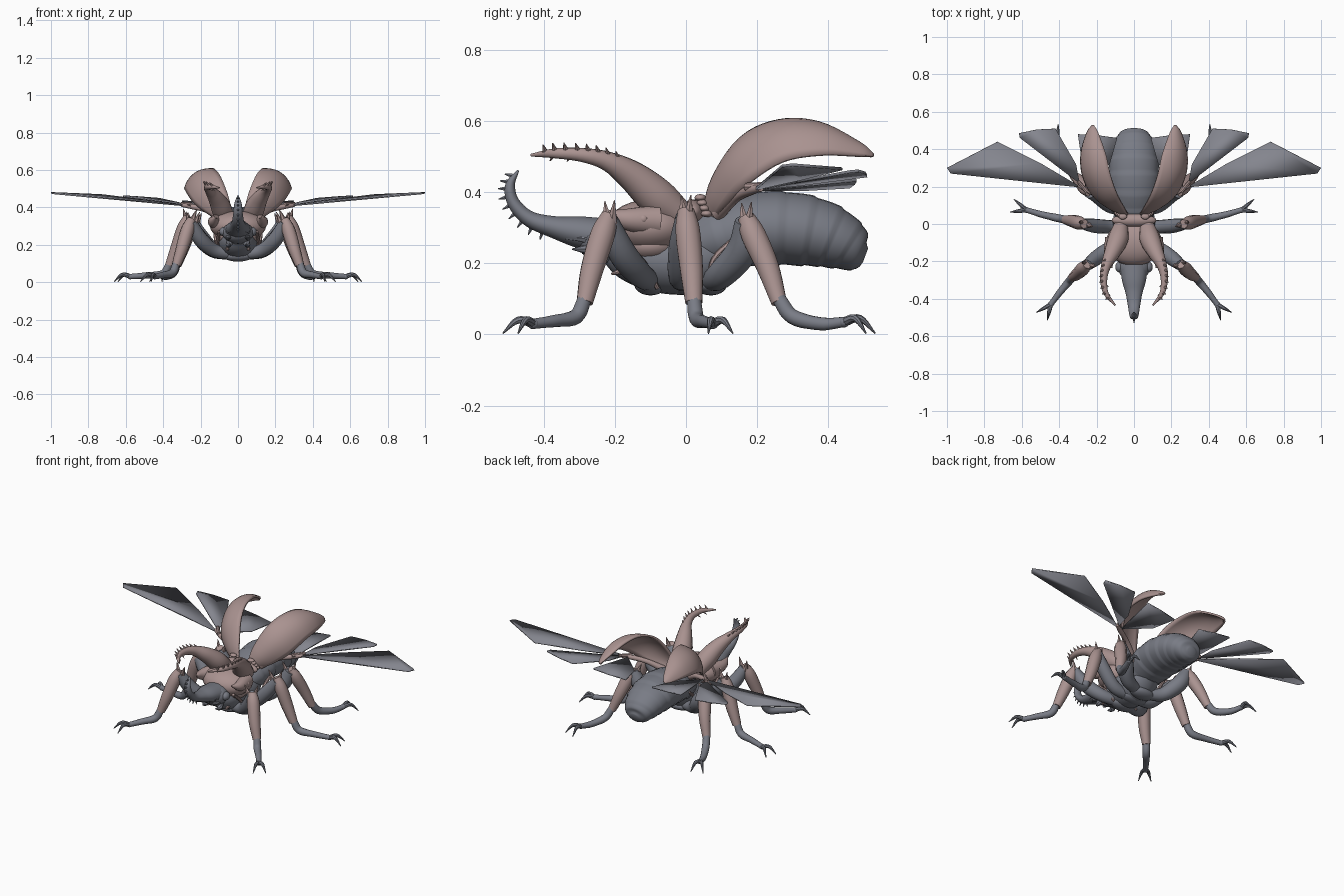
import bpy, bmesh, math
from mathutils import Vector, Matrix

cube = bpy.data.objects.get("Cube")
if cube:
    bpy.data.objects.remove(cube)


def material(name, rgb):
    m = bpy.data.materials.new(name)
    m.use_nodes = True
    m.diffuse_color = (*rgb, 1)
    bsdf = m.node_tree.nodes["Principled BSDF"]
    bsdf.inputs["Base Color"].default_value = (*rgb, 1)
    bsdf.inputs["Roughness"].default_value = 0.7
    return m


PINK = material("dusty pink shell", (0.40, 0.29, 0.28))
GREY = material("slate grey body", (0.19, 0.20, 0.235))
WING = material("wing membrane grey", (0.23, 0.235, 0.27))


def smooth_path(pts, n):
    """Catmull-Rom through points of any dimension."""
    p = [Vector(q) for q in pts]
    p = [2 * p[0] - p[1]] + p + [2 * p[-1] - p[-2]]
    out = []
    for i in range(1, len(p) - 2):
        a, b, c, d = p[i - 1:i + 3]
        for k in range(n):
            t = k / n
            out.append((2 * b + (c - a) * t + (2 * a - 5 * b + 4 * c - d) * t ** 2
                        + (3 * b - a - 3 * c + d) * t ** 3) / 2)
    return out + [p[-2]]


def tube(bm, pts, w=1, h=1, n=5, sides=14, ridges=0):
    """Loft ellipses along points (x, y, z, radius)."""
    path = smooth_path(pts, n)
    side, rings = Vector((1, 0, 0)), []
    for i, q in enumerate(path):
        tan = (path[min(i + 1, len(path) - 1)] - path[max(i - 1, 0)]).to_3d().normalized()
        if i == 0 and abs(tan.x) > 0.9:
            side = Vector((0, 1, 0))
        side = (side - tan * side.dot(tan)).normalized()
        up = tan.cross(side)
        r = max(q[3], 0.0015)
        if ridges:
            r *= 1 + 0.05 * ((i / len(path) * ridges) % 1)
        ring = []
        for k in range(sides):
            a = math.tau * k / sides
            ring.append(bm.verts.new(q.to_3d() + side * (w * r * math.cos(a)) + up * (h * r * math.sin(a))))
        rings.append(ring)
    for a, b in zip(rings, rings[1:]):
        for k in range(sides):
            j = (k + 1) % sides
            bm.faces.new((a[k], a[j], b[j], b[k]))
    bm.faces.new(rings[0])
    bm.faces.new(rings[-1])
    return path


def spike(bm, base, direction, length, r):
    base, tip = Vector(base), Vector(base) + Vector(direction).normalized() * length
    tube(bm, [(*base, r), (*tip, 0.001)], n=1, sides=6)


def ball(bm, c, size):
    m = Matrix.Translation(c) @ Matrix.Diagonal((*size, 1))
    bmesh.ops.create_uvsphere(bm, u_segments=24, v_segments=14, radius=1, matrix=m)


def finish(bm, name, mats, s=1, angle=40):
    if s < 0:
        bmesh.ops.scale(bm, vec=(-1, 1, 1), verts=bm.verts)
    bmesh.ops.recalc_face_normals(bm, faces=bm.faces)
    me = bpy.data.meshes.new(name)
    bm.to_mesh(me)
    bm.free()
    for m in mats:
        me.materials.append(m)
    me.polygons.foreach_set("use_smooth", [True] * len(me.polygons))
    me.set_sharp_from_angle(angle=math.radians(angle))
    ob = bpy.data.objects.new(name, me)
    bpy.context.scene.collection.objects.link(ob)
    return ob


# Abdomen with overlapping segments
bm = bmesh.new()
tube(bm, [(0, .02, .25, .07), (0, .1, .275, .09), (0, .2, .298, .1), (0, .3, .297, .1),
          (0, .38, .283, .092), (0, .44, .258, .078), (0, .485, .23, .055), (0, .505, .222, .02)],
     w=1.3, n=8, sides=28, ridges=8)
finish(bm, "abdomen", [GREY], angle=60)

# Thorax underside
bm = bmesh.new()
tube(bm, [(0, -.22, .24, .04), (0, -.16, .225, .075), (0, -.06, .21, .095),
          (0, .04, .215, .095), (0, .12, .25, .07)], w=1.15, sides=24)
for y in (-.1, 0, .07):
    ball(bm, (0, y, .14), (.08, .045, .03))
finish(bm, "thorax", [GREY])

# Head and upcurved head horn with barbs
bm = bmesh.new()
ball(bm, (0, -.23, .265), (.085, .08, .06))
horn = tube(bm, [(0, -.2, .27, .055), (0, -.3, .288, .046), (0, -.37, .302, .032), (0, -.44, .325, .023),
                 (0, -.485, .37, .018), (0, -.495, .42, .014), (0, -.472, .462, .003)], w=1.4)
for i in range(12, 29, 2):
    d = (horn[i + 1] - horn[i - 1]).to_3d()
    out = Vector((0, d.z, -d.y)) * (-1 if d.z > 0 and d.y > 0 else 1)
    out = Vector((0, -abs(d.z), -abs(d.y) if d.y < 0 else .3 * d.y))
    spike(bm, horn[i].to_3d() + out.normalized() * horn[i][3] * .8, out, .022, .007)
for s in (-1, 1):
    ball(bm, (s * .075, -.23, .27), (.025, .03, .025))
    for y, z in ((-.32, .24), (-.28, .2), (-.34, .27)):
        tube(bm, [(s * .03, -.22, .24, .022), (s * .05, (y - .22) / 2, z, .016), (s * .04, y, z, .002)], sides=8)
finish(bm, "head_and_horn", [GREY])

# Pronotum shell with collar and rear ridge
bm = bmesh.new()
ball(bm, (0, -.1, .3), (.15, .125, .08))
ball(bm, (0, -.1, .25), (.122, .09, .055))
ball(bm, (0, .02, .345), (.12, .035, .035))
finish(bm, "pronotum", [PINK])

# Wing outlines fanning out from the hinge
WINGS = {
    "outer_wing": [(.28, .195), (.98, .27), (1, .3), (.73, .44), (.5, .325)],
    "middle_wing": [(.29, .215), (.61, .46), (.615, .485), (.52, .505), (.42, .51), (.31, .32)],
    "inner_wing": [(.26, .2), (.3, .48), (.2, .475), (.09, .46), (.13, .32)],
}
# Path of each leg: femur, tibia, foot
LEGS = {
    "front": ([(.04, -.1, .15, .03), (.13, -.13, .17, .036), (.2, -.18, .23, .04), (.25, -.22, .32, .03)],
              [(.25, -.215, .335, .024), (.27, -.235, .28, .036), (.3, -.265, .18, .033), (.33, -.285, .09, .024)],
              [(.33, -.285, .1, .02), (.35, -.31, .05, .021), (.4, -.37, .038, .017), (.445, -.43, .03, .014)]),
    "middle": ([(.04, -.01, .15, .03), (.13, -.015, .17, .036), (.21, -.01, .25, .038), (.27, 0, .33, .03)],
               [(.265, 0, .35, .024), (.29, .005, .29, .036), (.325, .015, .19, .034), (.365, .022, .09, .025)],
               [(.365, .022, .1, .02), (.4, .03, .045, .021), (.49, .05, .036, .017), (.575, .075, .03, .014)]),
    "hind": ([(.04, .07, .15, .03), (.13, .1, .17, .04), (.2, .16, .24, .045), (.24, .17, .32, .032)],
             [(.24, .17, .33, .024), (.26, .19, .28, .036), (.29, .23, .19, .033), (.325, .262, .09, .023)],
             [(.325, .262, .1, .02), (.345, .3, .05, .021), (.385, .38, .03, .018), (.41, .445, .035, .014)]),
}

for s, tag in ((1, "left"), (-1, "right")):
    # Thorn-edged horn sweeping forward from the pronotum
    bm = bmesh.new()
    path = tube(bm, [(.07, -.01, .33, .04), (.085, -.08, .385, .055), (.115, -.15, .445, .044),
                     (.148, -.22, .487, .028), (.162, -.29, .505, .02), (.15, -.37, .51, .014), (.1, -.435, .505, .004)])
    for i in range(13, 29, 2):
        spike(bm, path[i].to_3d() + Vector((.4, 0, .7)) * path[i][3], (.6, -.2, .7), .025, .008)
    for i in (22, 25):
        spike(bm, path[i].to_3d(), (-.6, -.3, -.5), .035, .008)
    tube(bm, [(.11, -.08, .32, .045), (.13, -.17, .325, .03), (.12, -.235, .345, .004)])
    ball(bm, (.145, -.12, .325), (.016, .015, .015))
    finish(bm, tag + "_pronotum_horn", [PINK], s)

    # Raised wing case: arched strip between inner and outer edges
    inner = smooth_path([(.03, .05, .35), (.05, .085, .45), (.09, .16, .555), (.125, .26, .6),
                         (.15, .37, .595), (.19, .48, .54), (.215, .525, .505)], 5)
    outer = smooth_path([(.07, .08, .32), (.15, .11, .36), (.23, .17, .42), (.275, .27, .485),
                         (.28, .38, .505), (.25, .485, .502), (.222, .525, .5)], 5)
    bm = bmesh.new()
    grid = []
    for i, (a, b) in enumerate(zip(inner, outer)):
        j = min(i, len(inner) - 2)
        nrm = (b - a).cross(inner[j + 1] - inner[j]).normalized()
        if nrm.z < 0:
            nrm = -nrm
        mid = (a + b) / 2 + nrm * (b - a).length * .38
        grid.append([bm.verts.new(a * (1 - t) ** 2 + mid * 2 * t * (1 - t) + b * t * t)
                     for t in (k / 10 for k in range(11))])
    for a, b in zip(grid, grid[1:]):
        for k in range(10):
            bm.faces.new((a[k], a[k + 1], b[k + 1], b[k]))
    ob = finish(bm, tag + "_wing_case", [PINK], s)
    mod = ob.modifiers.new("thickness", "SOLIDIFY")
    mod.thickness, mod.offset = .012, 0

    # Hinges of wing case and wings
    bm = bmesh.new()
    for k in range(4):
        ball(bm, (.06 + .008 * k, .04 + .006 * k, .385 - .015 * k), (.022, .016, .01))
    tube(bm, [(.09, .09, .34, .02), (.17, .14, .385, .014), (.25, .18, .405, .014), (.3, .21, .412, .01)])
    tube(bm, [(.25, .17, .415, .012), (.3, .23, .42, .01)], sides=8)
    finish(bm, tag + "_wing_hinge", [PINK], s)

    # Membrane wings with inset rim
    for name, outline in WINGS.items():
        bm = bmesh.new()
        face = bm.faces.new([bm.verts.new((x, y, .41 + .083 * (x - .28) + .08 * (y - .2))) for x, y in outline])
        bmesh.ops.inset_region(bm, faces=[face], thickness=.009, use_even_offset=True)
        face.material_index = 1
        ob = finish(bm, tag + "_" + name, [PINK, WING], s)
        mod = ob.modifiers.new("thickness", "SOLIDIFY")
        mod.thickness, mod.offset = .008, 0

    # Curved trim along the thorax side
    bm = bmesh.new()
    tube(bm, [(.125, .15, .28, .008), (.115, .08, .21, .01), (.09, .07, .14, .006)], sides=8)
    tube(bm, [(.1, -.19, .27, .008), (.11, -.12, .2, .01), (.08, -.08, .13, .006)], sides=8)
    tube(bm, [(.05, -.15, .19, .018), (.06, -.21, .17, .003)], sides=8)
    finish(bm, tag + "_thorax_trim", [PINK], s)

    # Legs
    for name, (femur, tibia, foot) in LEGS.items():
        prefix = tag + "_" + name
        bm = bmesh.new()
        tube(bm, femur)
        finish(bm, prefix + "_femur", [GREY], s)
        bm = bmesh.new()
        tube(bm, tibia, sides=10)
        knee = Vector(tibia[0][:3])
        for dx, dy in ((.3, .15), (-.5, -.15)):
            spike(bm, knee + Vector((dx * .04, dy * .04, -.02)), (dx, dy, 1.2), .065, .017)
        finish(bm, prefix + "_tibia", [PINK], s)
        bm = bmesh.new()
        tube(bm, foot, ridges=4)
        end = Vector(foot[-1][:3])
        d = end - Vector(foot[-2][:3])
        d.z = 0
        d.normalize()
        for ang in (-.42, .42):
            c = Matrix.Rotation(ang, 3, "Z") @ d
            tube(bm, [(*end, .013), (*(end + c * .045 + Vector((0, 0, .01))), .01),
                      (end.x + c.x * .088, end.y + c.y * .088, .003, .002)], sides=8)
        ball(bm, end, (.016, .016, .015))
        finish(bm, prefix + "_foot", [GREY], s)
